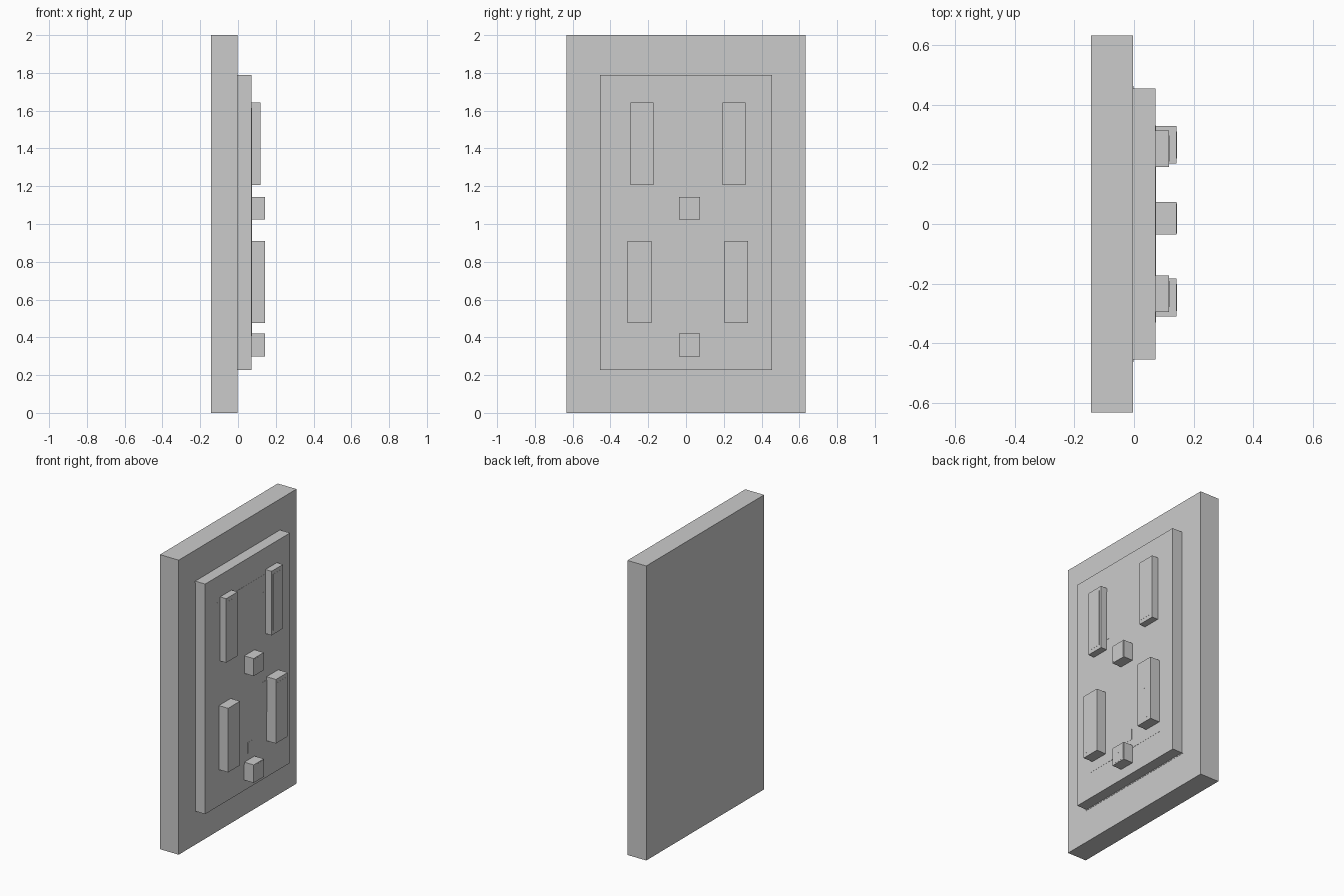
import bpy

if "Cube" in bpy.data.objects:
    bpy.data.objects.remove(bpy.data.objects["Cube"])

def box(name, x, y, z):
    """Box from (min, max) ranges on each axis."""
    bpy.ops.mesh.primitive_cube_add(
        size=1, location=[(a + b) / 2 for a, b in (x, y, z)])
    ob = bpy.context.object
    ob.name = name
    ob.scale = [b - a for a, b in (x, y, z)]
    bpy.ops.object.transform_apply(location=False, rotation=False, scale=True)
    return ob

BACK, WALL, FACE, LOW, HIGH = -0.144, -0.003, 0.072, 0.119, 0.144
THIN = 0.0015

# Backing slab, raised panel and its thin border
box("backing_slab", (BACK, WALL), (-0.632, 0.632), (0, 2))
box("panel_border", (WALL - 0.002, WALL + THIN), (-0.463, 0.463), (0.222, 1.78))
box("raised_panel", (WALL - 0.002, FACE), (-0.455, 0.455), (0.228, 1.79))

# Thin sheets lying on the panel
def sheet(name, y, z, lift=THIN):
    box(name, (FACE - 0.002, FACE + lift), y, z)

sheet("inner_sheet", (-0.33, 0.33), (0.406, 1.614), 0.001)
sheet("upper_left_plate", (-0.24, -0.135), (1.276, 1.498), 0.002)
sheet("upper_right_plate", (0.1455, 0.25), (1.276, 1.498), 0.002)
sheet("lower_right_plate", (0.1455, 0.25), (0.671, 0.889), 0.002)
sheet("small_plate", (0.0, 0.066), (0.467, 0.54), 0.002)

# Raised blocks, each with a slim face plate and a tiny centre stud
def block(name, top, y, z, rise):
    box(name, (FACE - 0.002, top - 0.001), y, z)
    my, mz = (z[1] - z[0]) * 0.04, (z[1] - z[0]) * 0.06
    box(name + "_face", (top - 0.002, top - 0.0005),
        (y[0] + my, y[1] - my), (z[0] + mz, z[1] - mz))
    cy, cz = sum(y) / 2, sum(z) / 2 + rise
    h = 0.008 if rise > 0.02 else 0.004
    box(name + "_stud", (top - 0.002, top),
        (cy - 0.004, cy + 0.004), (cz - h, cz + h))

block("upper_left_bar", LOW, (-0.295, -0.173), (1.207, 1.642), 0.028)
block("upper_right_bar", LOW, (0.192, 0.314), (1.207, 1.642), 0.028)
block("lower_left_bar", HIGH, (-0.31, -0.183), (0.475, 0.91), 0.028)
block("lower_right_bar", HIGH, (0.203, 0.328), (0.475, 0.91), 0.028)
block("middle_block", HIGH, (-0.036, 0.073), (1.024, 1.143), 0.01)
block("bottom_block", HIGH, (-0.036, 0.073), (0.299, 0.421), 0.01)
